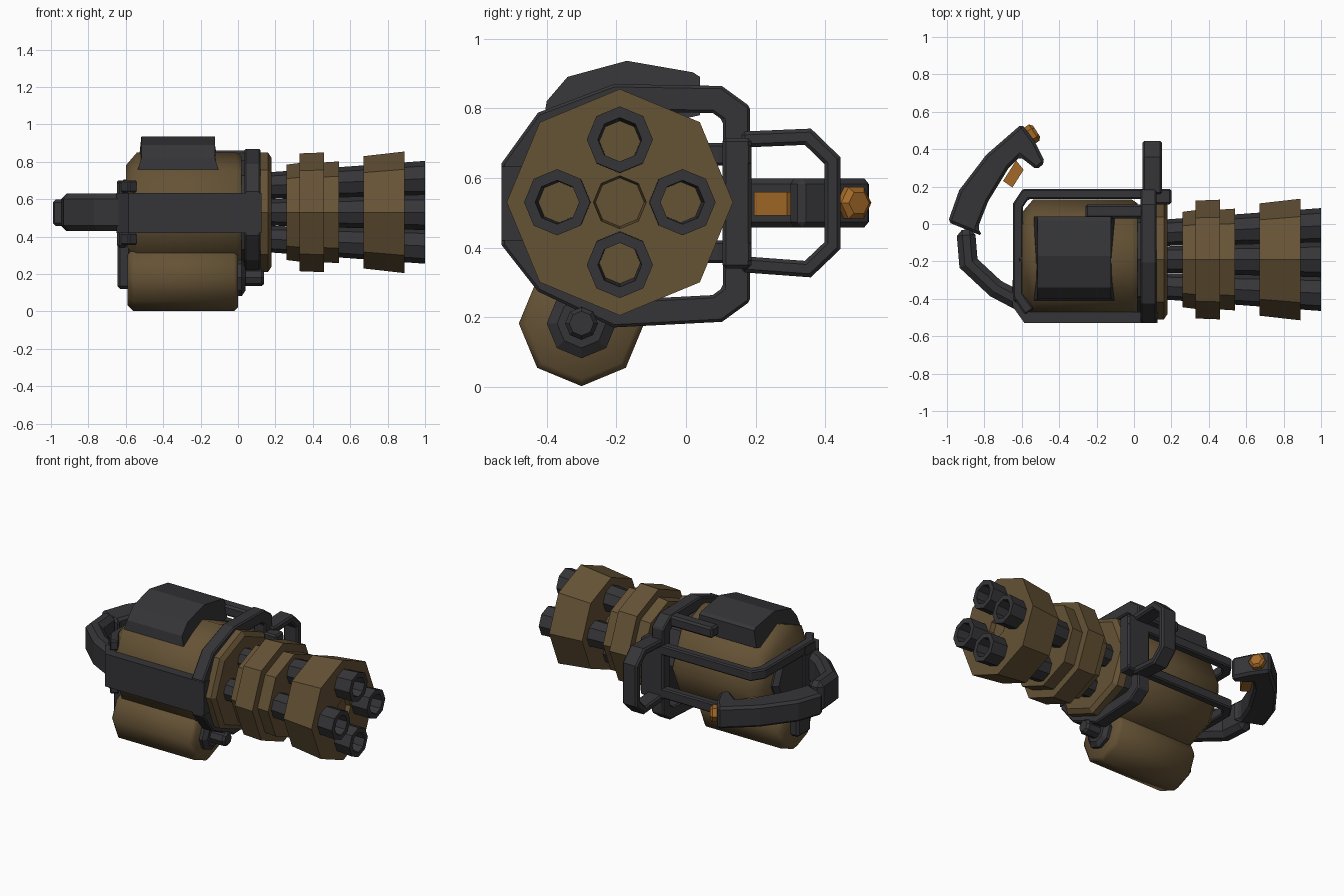
import bpy, bmesh, math
from mathutils import Vector

if "Cube" in bpy.data.objects:
    bpy.data.objects.remove(bpy.data.objects["Cube"])

AY, AZ = -0.19, 0.53   # main axis of the weapon (runs along x)


def material(name, rgb):
    m = bpy.data.materials.new(name)
    m.diffuse_color = (*rgb, 1)
    m.use_nodes = True
    m.node_tree.nodes["Principled BSDF"].inputs["Base Color"].default_value = m.diffuse_color
    return m


BROWN = material("bronze", (0.13, 0.085, 0.036))
DARK = material("dark_metal", (0.036, 0.036, 0.04))
ORANGE = material("orange", (0.36, 0.14, 0.02))


def finish(name, bm, mat, bevel=0, smooth=False):
    bmesh.ops.remove_doubles(bm, verts=bm.verts, dist=1e-5)
    bmesh.ops.recalc_face_normals(bm, faces=bm.faces)
    me = bpy.data.meshes.new(name)
    bm.to_mesh(me)
    bm.free()
    ob = bpy.data.objects.new(name, me)
    bpy.context.collection.objects.link(ob)
    me.materials.append(mat)
    if bevel:
        mod = ob.modifiers.new("bevel", 'BEVEL')
        mod.width, mod.segments, mod.limit_method = bevel, 1, 'ANGLE'
        mod.angle_limit = math.radians(50)
    if smooth:
        bpy.ops.object.select_all(action='DESELECT')
        ob.select_set(True)
        bpy.context.view_layer.objects.active = ob
        bpy.ops.object.shade_smooth_by_angle(angle=math.radians(50))
    return ob


def lathe(name, profile, mat, cy=AY, cz=AZ, lean=None, smooth=False, n=8):
    """Turn (x, radius) points around an x axis; lean(x) shifts the centre."""
    bm = bmesh.new()
    rings = []
    for x, r in profile:
        dy, dz = lean(x) if lean else (0, 0)
        rings.append([bm.verts.new((x, cy + dy + r * math.cos(k * math.tau / n),
                                    cz + dz + r * math.sin(k * math.tau / n)))
                      for k in range(n if r > 0 else 1)])
    for a, b in zip(rings, rings[1:]):
        for k in range(n):
            j = (k + 1) % n
            if len(a) == 1:
                bm.faces.new((a[0], b[k], b[j]))
            elif len(b) == 1:
                bm.faces.new((a[k], a[j], b[0]))
            else:
                bm.faces.new((a[k], a[j], b[j], b[k]))
    return finish(name, bm, mat, smooth=smooth)


def place(plane, u, v, w):
    return (u, v, w) if plane == 'xy' else (w, u, v)


def prism(name, outline, lo, hi, mat, plane='xy', bevel=0):
    """Extrude an outline in the xy plane (along z) or yz plane (along x)."""
    bm = bmesh.new()
    a, b = ([bm.verts.new(place(plane, u, v, w)) for u, v in outline] for w in (lo, hi))
    bm.faces.new(a)
    bm.faces.new(b)
    for i in range(len(a)):
        j = (i + 1) % len(a)
        bm.faces.new((a[i], a[j], b[j], b[i]))
    return finish(name, bm, mat, bevel)


def strip(name, path, width, lo, hi, mat, plane='xy', closed=False, bevel=0):
    """Flat bar of constant width with mitred corners along a planar path."""
    pts = [Vector(p) for p in path]
    n = len(pts)
    bm = bmesh.new()
    rows = []
    for i, p in enumerate(pts):
        d1 = p - pts[i - 1] if closed or i else pts[1] - p
        d2 = pts[(i + 1) % n] - p if closed or i < n - 1 else d1
        n1, n2 = (Vector((-d.y, d.x)).normalized() for d in (d1, d2))
        m = (n1 + n2).normalized()
        m *= width / 2 / m.dot(n1)
        rows.append([bm.verts.new(place(plane, *q, w))
                     for q, w in ((p + m, lo), (p + m, hi), (p - m, hi), (p - m, lo))])
    for i in range(n if closed else n - 1):
        a, b = rows[i], rows[(i + 1) % n]
        for k in range(4):
            bm.faces.new((a[k], a[(k + 1) % 4], b[(k + 1) % 4], b[k]))
    if not closed:
        bm.faces.new(rows[0])
        bm.faces.new(rows[-1])
    return finish(name, bm, mat, bevel)


def box(name, x, y, z, mat, bevel=0):
    return prism(name, [(x[0], y[0]), (x[1], y[0]), (x[1], y[1]), (x[0], y[1])],
                 *z, mat, bevel=bevel)


# Main body, neck and front disc
lathe("body", [(-.6, 0), (-.6, .25), (-.54, .32), (-.01, .32), (.02, .3), (.02, 0)],
      BROWN, smooth=True)
lathe("neck", [(.0, 0), (.0, .28), (.13, .28), (.13, 0)], DARK)
lathe("front_disc", [(.11, 0), (.11, .32), (.16, .32), (.18, .29), (.18, 0)], BROWN)
lathe("rear_cap", [(-.64, 0), (-.64, .15), (-.61, .175), (-.58, .175), (-.58, 0)], DARK)

# Four diverging hollow barrels around a core
for i in range(4):
    c, s = round(math.cos(i * math.pi / 2)), round(math.sin(i * math.pi / 2))
    lathe(f"barrel_{i + 1}", [(.12, 0), (.12, .069), (1, .095), (1, .063), (.8, .055), (.8, 0)],
          DARK, lean=lambda x: (c * (.143 + .0435 * (x - .15)), s * (.143 + .0435 * (x - .15))))
lathe("core", [(.15, 0), (.15, .07), (.8, .07), (.8, 0)], BROWN)

# Barrel clamps
lathe("middle_clamp", [(.26, 0), (.26, .255), (.33, .264), (.33, .315), (.46, .32),
                       (.46, .267), (.54, .272), (.54, 0)], BROWN)
lathe("muzzle_clamp", [(.67, 0), (.67, .3), (.89, .325), (.89, .076), (.86, .07), (.86, 0)], BROWN)

# Tank slung under the body
TY, TZ = -.30, .182
lathe("tank", [(-.59, 0), (-.59, .15), (-.56, .18), (-.02, .18), (.0, .16), (.0, 0)],
      BROWN, TY, TZ, smooth=True)
lathe("tank_nozzle", [(-.01, 0), (-.01, .1), (.02, .1), (.04, .07), (.04, .047),
                      (.125, .047), (.14, .035), (.14, 0)], DARK, TY, TZ)
box("tank_bracket", (-.645, -.57), (-.37, -.23), (.12, .37), DARK, .015)

# Front frame loop around the neck
strip("front_frame", [(.09, .825), (.145, .785), (.145, .265), (.09, .225), (-.2, .21),
                      (-.4, .305), (-.49, .42), (-.49, .63), (-.4, .755), (-.2, .83)],
      .078, .035, .12, DARK, 'yz', closed=True, bevel=.008)

# Pair of rails on the far side that wrap round the back
for label, z in (("upper", (.635, .7)), ("lower", (.355, .42))):
    strip(f"{label}_rail", [(.2, .16), (-.58, .16), (-.62, .1), (-.62, -.38), (-.56, -.47)],
          .055, *z, DARK, bevel=.008)
box("rail_joint", (.035, .2), (.105, .188), (.34, .715), DARK, .01)

# Wide bar on the near side
strip("side_bar", [(-.62, -.3), (-.62, -.43), (-.57, -.5), (.125, -.5)], .06, .42, .632, DARK)
box("rear_post", (-.648, -.59), (-.42, -.28), (.34, .7), DARK, .015)

# Top cover and its connector to the frame
cover = prism("top_cover", [(-.41, .76), (-.4, .82), (-.34, .89), (-.17, .936), (.02, .903),
                            (.04, .89), (.04, .78), (-.05, .76)], -.535, -.105, DARK, 'yz')
for v in cover.data.vertices:
    if v.co.z > .8:
        v.co.x += .018 if v.co.x < -.3 else -.018
box("cover_connector", (-.26, .06), (.03, .105), (.79, .86), DARK, .012)

# Carrying handle on the far side
strip("carry_handle", [(.16, .71), (.35, .718), (.42, .65), (.42, .405), (.35, .338), (.16, .352)],
      .046, .045, .15, DARK, 'yz', bevel=.01)

# Rear arm and grip
strip("rear_arm", [(-.9, -.03), (-.885, -.21), (-.74, -.345), (-.56, -.44)],
      .1, .43, .63, DARK, bevel=.03)
prism("grip", [(-.995, .01), (-.935, .18), (-.79, .37), (-.6, .535), (-.53, .44), (-.475, .33),
               (-.52, .29), (-.61, .36), (-.67, .3), (-.78, .12), (-.835, -.02), (-.81, -.065)],
      .458, .598, DARK, bevel=.028)

# Trigger and thumb button
prism("trigger", [(-.7, .23), (-.65, .195), (-.59, .29), (-.63, .34)], .492, .56, ORANGE)
button = lathe("thumb_button", [(-.04, 0), (-.04, .052), (.025, .052), (.04, .035), (.04, 0)],
               ORANGE, 0, 0, n=6)
button.location = (-.555, .475, .528)
button.rotation_euler = (0, 0, math.radians(33))
